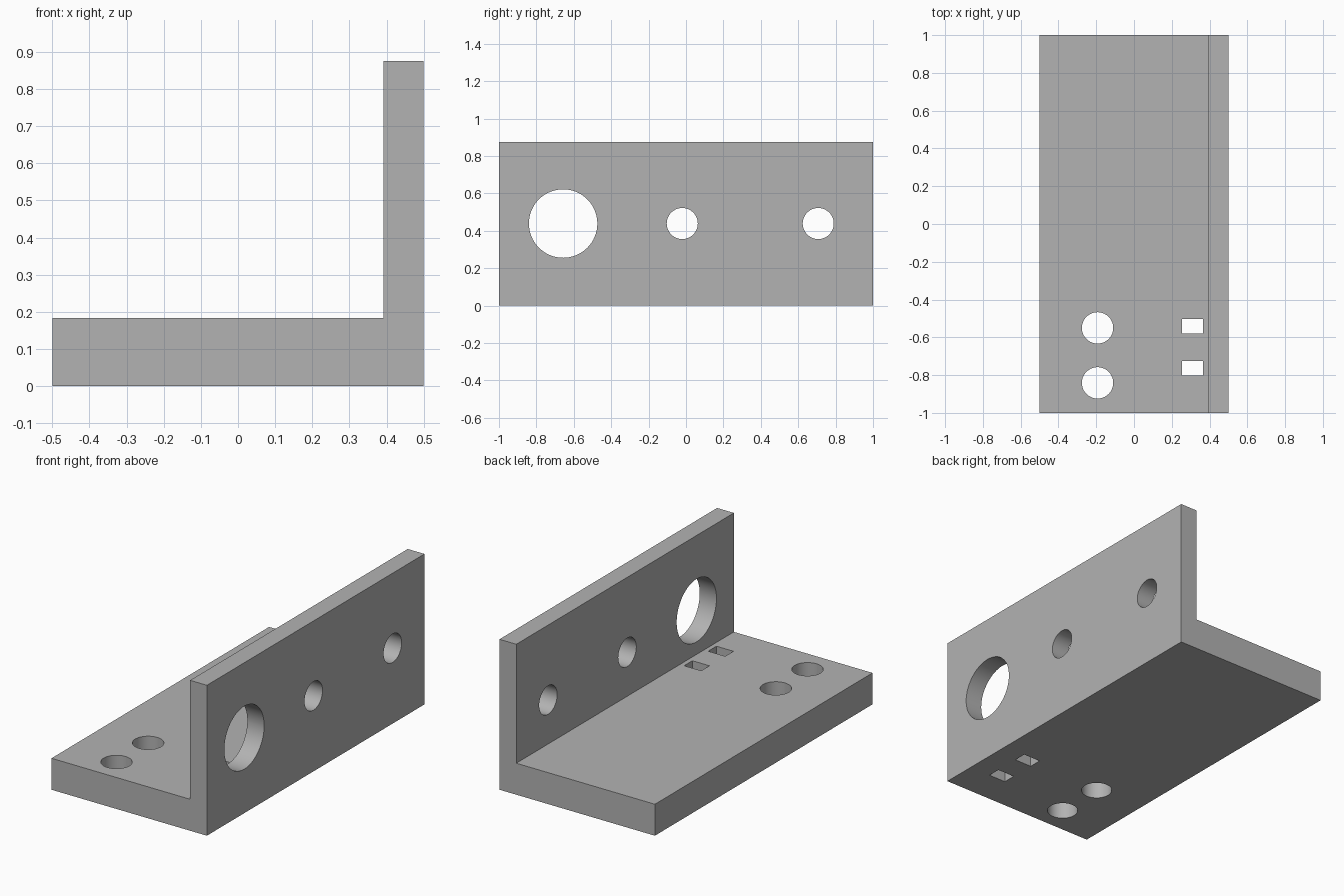
import bpy
import bmesh
from math import pi, radians
from mathutils import Matrix

cube = bpy.data.objects.get("Cube")
if cube:
    bpy.data.objects.remove(cube, do_unlink=True)

LENGTH = 2.0
HALF_WIDTH = 0.5
HEIGHT = 0.875
BASE_TOP = 0.183
WALL_INNER = 0.392

grey = bpy.data.materials.new("plain grey")
grey.use_nodes = True
colour = (0.45, 0.45, 0.45, 1)
grey.diffuse_color = colour
grey.node_tree.nodes["Principled BSDF"].inputs["Base Color"].default_value = colour


def make_object(name, bm):
    bmesh.ops.recalc_face_normals(bm, faces=bm.faces)
    mesh = bpy.data.meshes.new(name)
    bm.to_mesh(mesh)
    bm.free()
    mesh.materials.append(grey)
    obj = bpy.data.objects.new(name, mesh)
    bpy.context.collection.objects.link(obj)
    return obj


def add_drill(bm, centre, radius, turn=Matrix()):
    bmesh.ops.create_cone(bm, cap_ends=True, segments=64, radius1=radius,
                          radius2=radius, depth=0.4,
                          matrix=Matrix.Translation(centre) @ turn)


# L-shaped bracket: profile extruded along its length
profile = [(-HALF_WIDTH, 0), (HALF_WIDTH, 0), (HALF_WIDTH, HEIGHT),
           (WALL_INNER, HEIGHT), (WALL_INNER, BASE_TOP), (-HALF_WIDTH, BASE_TOP)]
bm = bmesh.new()
end = bm.faces.new([bm.verts.new((x, -LENGTH / 2, z)) for x, z in profile])
extruded = bmesh.ops.extrude_face_region(bm, geom=[end], use_keep_orig=True)
moved = [v for v in extruded["geom"] if isinstance(v, bmesh.types.BMVert)]
bmesh.ops.translate(bm, verts=moved, vec=(0, LENGTH, 0))
bracket = make_object("angle_bracket", bm)

# Cutters: round holes through the upright wall
bm = bmesh.new()
sideways = Matrix.Rotation(pi / 2, 4, "Y")
for y, radius in ((-0.657, 0.183), (-0.02, 0.083), (0.707, 0.083)):
    add_drill(bm, (0.45, y, 0.439), radius, sideways)

# Cutters: round holes through the base
for y in (-0.55, -0.841):
    add_drill(bm, (-0.193, y, 0.09), 0.083)

# Cutters: rectangular slots beside the wall
for y in (-0.542, -0.763):
    bmesh.ops.create_cube(bm, size=1, matrix=Matrix.Translation((0.31, y, 0.09))
                          @ Matrix.Diagonal((0.11, 0.076, 0.4, 1)))
cutter = make_object("hole_cutter", bm)
cutter.hide_render = True

# Cut the holes, then drop the cutter
cut = bracket.modifiers.new("holes", "BOOLEAN")
cut.operation = "DIFFERENCE"
cut.solver = "EXACT"
cut.object = cutter
bpy.ops.object.select_all(action="DESELECT")
bracket.select_set(True)
bpy.context.view_layer.objects.active = bracket
bpy.ops.object.modifier_apply(modifier=cut.name)
bpy.data.objects.remove(cutter, do_unlink=True)
bpy.ops.object.shade_smooth_by_angle(angle=radians(30))
